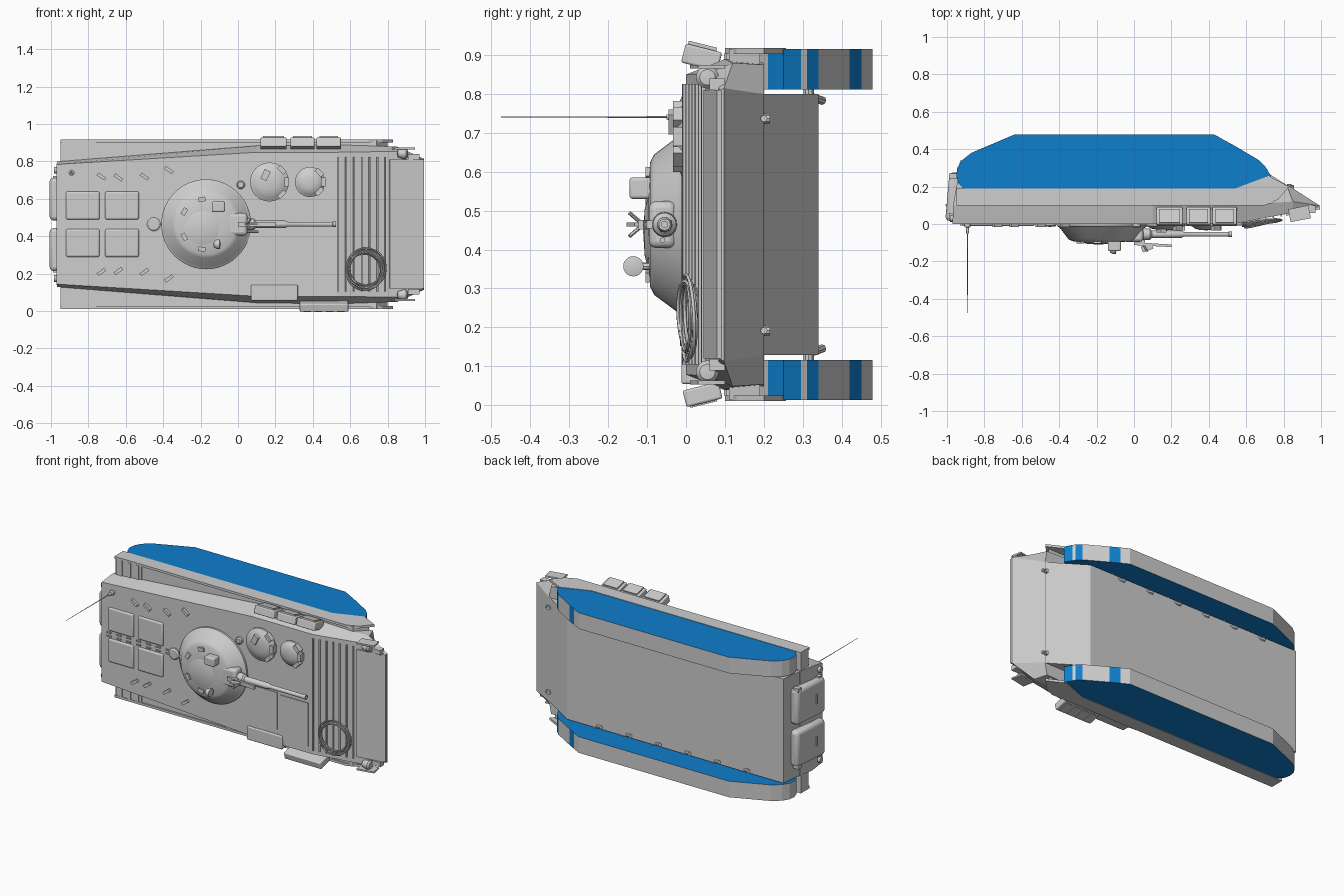
import bpy, bmesh, math, random
from mathutils import Vector, Matrix

if "Cube" in bpy.data.objects:
    bpy.data.objects.remove(bpy.data.objects["Cube"])

random.seed(4)
C = 0.464                      # middle of the vehicle along z (it lies on its side)
UP = (0, -1, 0)                # direction out of the deck


def material(name, rgb):
    m = bpy.data.materials.new(name)
    m.diffuse_color = (*rgb, 1)
    m.use_nodes = True
    m.node_tree.nodes["Principled BSDF"].inputs["Base Color"].default_value = m.diffuse_color
    return m


GREY = material("light_grey", (0.62, 0.62, 0.62))
BLUE = material("track_blue", (0.004, 0.21, 0.60))


def finish(name, bm, smooth=False, bevel=0):
    bmesh.ops.recalc_face_normals(bm, faces=bm.faces)
    me = bpy.data.meshes.new(name)
    bm.to_mesh(me)
    bm.free()
    ob = bpy.data.objects.new(name, me)
    bpy.context.collection.objects.link(ob)
    me.materials.append(GREY)
    me.materials.append(BLUE)
    if bevel:
        b = ob.modifiers.new("bevel", 'BEVEL')
        b.width, b.segments = bevel, 3
    if smooth:
        bpy.context.view_layer.objects.active = ob
        ob.select_set(True)
        bpy.ops.object.shade_smooth_by_angle(angle=math.radians(35))
        ob.select_set(False)
    return ob


def box(name, lo, hi, rz=0, ry=0, rx=0, bevel=0):
    lo, hi = Vector(lo), Vector(hi)
    bm = bmesh.new()
    rot = (Matrix.Rotation(math.radians(rz), 4, 'Z') @ Matrix.Rotation(math.radians(ry), 4, 'Y')
           @ Matrix.Rotation(math.radians(rx), 4, 'X'))
    bmesh.ops.create_cube(bm, size=1, matrix=Matrix.Translation((lo + hi) / 2) @ rot
                          @ Matrix.Diagonal((*(hi - lo), 1)))
    return finish(name, bm, bevel > 0, bevel)


def lathe(name, profile, origin, axis=UP, n=32):
    """Spin (radius, height) points around an axis."""
    bm = bmesh.new()
    q = Vector(axis).to_track_quat('Z', 'Y')
    rings = []
    for r, h in profile:
        pts = [(0, 0, h)] if r == 0 else [
            (r * math.cos(2 * math.pi * i / n), r * math.sin(2 * math.pi * i / n), h) for i in range(n)]
        rings.append([bm.verts.new(q @ Vector(p) + Vector(origin)) for p in pts])
    for a, b in zip(rings, rings[1:]):
        for i in range(n):
            j = (i + 1) % n
            f = [a[i % len(a)], a[j % len(a)], b[j % len(b)], b[i % len(b)]]
            bm.faces.new(list(dict.fromkeys(f)))
    for ring in (rings[0], rings[-1]):
        if len(ring) > 1:
            bm.faces.new(ring)
    return finish(name, bm, True)


def rod(name, a, b, r, n=12):
    a, b = Vector(a), Vector(b)
    return lathe(name, [(r, 0), (r, (b - a).length)], a, b - a, n)


def prism(name, outline, z0, z1, rule=None):
    """Extrude an (x, y) outline along z; rule picks the material of each face."""
    bm = bmesh.new()
    lo = [bm.verts.new((x, y, z0)) for x, y in outline]
    hi = [bm.verts.new((x, y, z1)) for x, y in outline]
    bm.faces.new(lo)
    bm.faces.new(hi)
    for i in range(len(lo)):
        j = (i + 1) % len(lo)
        bm.faces.new((lo[i], lo[j], hi[j], hi[i]))
    bm.normal_update()
    if rule:
        for f in bm.faces:
            f.material_index = rule(f)
    return finish(name, bm)


def sides(a, b):
    """Mirrored z spans for offsets a..b from the middle."""
    return (("left", C + a, C + b), ("right", C - b, C - a))


# Upper hull: deck edge, shoulder and sponson floor lofted, points are (x, y, half width)
levels = [
    [(-.97, 0, .32), (.1, 0, .385), (.53, 0, .385), (.85, .061, .39), (.99, .087, .345)],
    [(-.967, .1, .335), (.1, .1, .42), (.53, .1, .425), (.85, .12, .415), (.995, .097, .35)],
    [(-.95, .2, .335), (.1, .2, .42), (.53, .2, .42), (.82, .2, .41), (.835, .2, .335)],
]
bm = bmesh.new()
grid = [[[bm.verts.new((x, y, C + s * w)) for x, y, w in lv] for s in (1, -1)] for lv in levels]
for lv in (0, 2):
    for i in range(4):
        l, r = grid[lv]
        bm.faces.new((l[i], l[i + 1], r[i + 1], r[i]))
for a, b in zip(grid, grid[1:]):
    for s in (0, 1):
        for i in range(4):
            bm.faces.new((a[s][i], a[s][i + 1], b[s][i + 1], b[s][i]))
    for i in (0, 4):
        bm.faces.new((a[0][i], a[1][i], b[1][i], b[0][i]))
finish("upper_hull", bm)
prism("lower_hull", [(-.95, .19), (.845, .19), (.61, .34), (-.93, .34)], C - .335, C + .335)

# Track blocks: blue flanks, grey tread with blue bands at the front
track = [(-.64, .478), (-.80, .41), (-.87, .38), (-.92, .34), (-.945, .30), (-.95, .26), (-.94, .22),
         (-.91, .19), (.66, .19), (.70, .21), (.735, .25), (.71, .295), (.70, .31), (.67, .34),
         (.535, .42), (.48, .45), (.43, .478)]


def track_rule(f):
    c = f.calc_center_median()
    if abs(f.normal.z) > .9:
        return 1
    return int(c.x > .45 and (.21 < c.y < .295 or .31 < c.y < .34 or .42 < c.y < .45))


# Fenders, front flaps and the suspension arms
for side, a, b in sides(.347, .450):
    prism("track_" + side, track, a, b, track_rule)
for side, a, b in sides(.32, .449):
    prism("fender_" + side, [(-.95, .11), (.74, .11), (.80, .19), (-.95, .19)], a, b)
    for i in range(4):
        box("fender_slat", (-.94, .103, a + .01), (-.76, .111, b - .01)) if i == 0 else \
            box("fender_cross_bar", (-.97 + .06 * i, .098, a + .01), (-.955 + .06 * i, .104, b - .01))
for side, a, b in sides(.438, .453):
    prism("side_skirt_" + side, [(-.95, .10), (.70, .10), (.77, .13), (.83, .20), (.72, .257),
                                 (.54, .19), (-.95, .19)], a, b)
for s in (1, -1):
    for i in range(6):
        x = -.62 + .21 * i
        rod("suspension_arm", (x, .315, C + s * .33), (x - .07, .35, C + s * .318), .011, 8)
        rod("arm_pivot", (x, .315, C + s * .30), (x, .315, C + s * .35), .014, 10)
    rod("tow_hook", (.83, .18, C + s * .272), (.83, .215, C + s * .272), .013, 10)
    rod("tow_hook_pin", (.80, .20, C + s * .272), (.855, .20, C + s * .272), .009, 8)
    # Headlights on the nose corners with guards
    lathe("headlight", [(0, -.035), (.02, -.03), (.029, 0), (.029, .012), (.02, .022), (0, .025)],
          (.885, .055, C + s * .378), (1, 0, 0), 20)
    box("headlight_guard", (.83, .02, C + s * .405 - .005), (.94, .09, C + s * .405 + .005), rz=11)
    box("nose_bracket", (.91, .06, C + s * .36 - .015), (.97, .10, C + s * .36 + .015))

# Rear doors
for s, side in ((1, "left"), (-1, "right")):
    z = C + s * .135
    box("rear_door_" + side, (-.998, .015, z - .115), (-.93, .275, z + .115), rz=-5, bevel=.022)
    rod("door_handle", (-1.0, .10, z - .03), (-1.0, .10, z + .03), .008, 8)
    for y in (.03, .24):
        box("door_hinge", (-.99, y, z + s * .112 - .012), (-.95, y + .03, z + s * .112 + .012))
    rod("rear_lamp", (-.985, .03, C + s * .29), (-.95, .03, C + s * .29), .018, 14)

# Troop hatches on the rear deck, vision blocks and rails
for s in (1, -1):
    for x0, x1 in ((-.92, -.74), (-.71, -.53)):
        box("troop_hatch", (x0, -.010, C + s * .10 - .075), (x1, .012, C + s * .10 + .075), bevel=.010)
    for x, w in ((-.73, .255), (-.64, .25), (-.50, .255), (-.37, .29)):
        box("vision_block", (x - .025, -.016, C + s * w - .009), (x + .025, .005, C + s * w + .009), ry=35 * s)
    for i in range(7):
        box("deck_hinge", (-.93 + .07 * i, -.008, C + s * .012 - .004), (-.90 + .07 * i, .003, C + s * .012 + .004))
lathe("deck_vent", [(.036, -.005), (.036, .008), (.028, .014), (0, .015)], (-.45, 0, C), n=24)
lathe("filler_cap", [(.022, 0), (.022, .014), (.015, .02), (0, .02)], (.015, 0, .675), n=20)

# Crew hatches with periscopes
for name, x, r in (("commander_hatch", .168, .104), ("driver_hatch", .385, .08)):
    lathe(name, [(r, -.005), (r, .010), (r * .8, .020), (r * .75, .024), (r * .4, .032), (0, .034)], (x, 0, .69))
    for a in (-45, 0, 45):
        px, pz = x + r * .9 * math.cos(math.radians(a)), .69 + r * .9 * math.sin(math.radians(a))
        box("hatch_periscope", (px - .012, -.034, pz - .024), (px + .012, 0, pz + .024), ry=-a)
box("hatch_lamp", (.13, -.045, .70), (.165, -.02, .755), ry=25)

# Turret, roof hatch, sight and lamp
TX = -.17
lathe("turret", [(.24, -.005), (.24, .012), (.225, .022), (.18, .082), (.16, .092), (.08, .098), (0, .099)],
      (TX, 0, C), n=48)
lathe("turret_hatch", [(.09, 0), (.09, .008), (.06, .016), (0, .02)], (TX - .02, -.09, C - .02), n=28)
box("gunner_sight", (-.14, -.145, .53), (-.07, -.085, .585), bevel=.008)
lathe("search_light", [(0, -.022), (.018, -.018), (.026, 0), (.026, .012), (0, .018)],
      (-.11, -.135, .357), (1, 0, 0), 20)
rod("search_light_post", (-.12, -.08, .357), (-.12, -.12, .357), .01, 8)
for a in (100, 150, 210, 260):
    px, pz = TX + .135 * math.cos(math.radians(a)), C + .135 * math.sin(math.radians(a))
    box("turret_periscope", (px - .012, -.104, pz - .02), (px + .012, -.085, pz + .02), ry=-a)

# Gun with mantlet and launch rail
box("mantlet", (-.06, -.095, C - .06), (.05, -.025, C + .06), bevel=.018)
lathe("gun_barrel", [(.034, 0), (.03, .07), (.02, .08), (.019, .24), (.013, .25), (.0125, .49), (.015, .492),
                     (.015, .51), (.008, .51), (.008, .49), (0, .49)], (.015, -.055, C), (1, 0, 0), 20)
rod("coaxial_gun", (.0, -.06, C - .04), (.11, -.06, C - .04), .007, 8)
box("launch_rail", (.0, -.118, C - .012), (.20, -.104, C + .012), rz=-3)
box("launch_rail_fin", (.04, -.143, C - .005), (.10, -.11, C + .005), rz=20)
box("launch_rail_foot", (.03, -.115, C - .01), (.06, -.07, C + .01))
for s in (1, -1):
    rod("rail_arm", (.05, -.11, C), (.07, -.145, C + s * .03), .005, 6)

# Side boxes along the deck edges
for x0, x1 in ((.12, .26), (.28, .41), (.42, .55)):
    box("stowage_box", (x0, -.008, .868), (x1, .088, .918), rx=-14, bevel=.006)
    box("stowage_lid", (x0 + .015, .005, .917), (x1 - .015, .08, .927), rx=-14)
box("exhaust_cover", (.33, -.005, .006), (.59, .09, .05), rx=14, bevel=.006)
for i in range(4):
    box("exhaust_slot", (.35 + .06 * i, .01, .002), (.39 + .06 * i, .08, .012), rx=14)
box("engine_grille", (.07, -.012, .055), (.32, .06, .14), bevel=.006)
box("engine_panel", (.05, -.005, .17), (.28, .004, .41))
box("service_panel", (.30, -.004, .12), (.50, .004, .40))

# Front slope: ribbed plate, splash board and coiled cable
SLOPE = 10.8


def slope_y(x):
    return max(0, (x - .53) * .191)


for i in range(7):
    x = .535 + .042 * i
    box("slope_rib", (x - .004, slope_y(x) - .010, .105), (x + .004, slope_y(x) + .008, .825), rz=SLOPE)
box("splash_board", (.81, slope_y(.90) - .009, .12), (.995, slope_y(.90) + .004, .81), rz=SLOPE)
for i in range(6):
    bpy.ops.mesh.primitive_torus_add(
        major_radius=random.uniform(.085, .108), minor_radius=.0045, major_segments=40, minor_segments=6,
        location=(.68 + random.uniform(-.008, .008), .014 - .003 * i, .22 + random.uniform(-.015, .015)),
        rotation=(math.radians(90 + random.uniform(-5, 5)), 0, math.radians(SLOPE + random.uniform(-4, 4))))
    ob = bpy.context.object
    ob.name = "cable_coil"
    ob.data.materials.append(GREY)
    bpy.ops.object.shade_smooth()

# Antenna
lathe("antenna_base", [(.016, 0), (.016, .015), (.008, .02), (.007, .05), (0, .05)], (-.89, 0, .74), n=14)
lathe("antenna", [(.0025, .03), (.002, .25), (.0012, .475)], (-.89, 0, .74), n=6)
